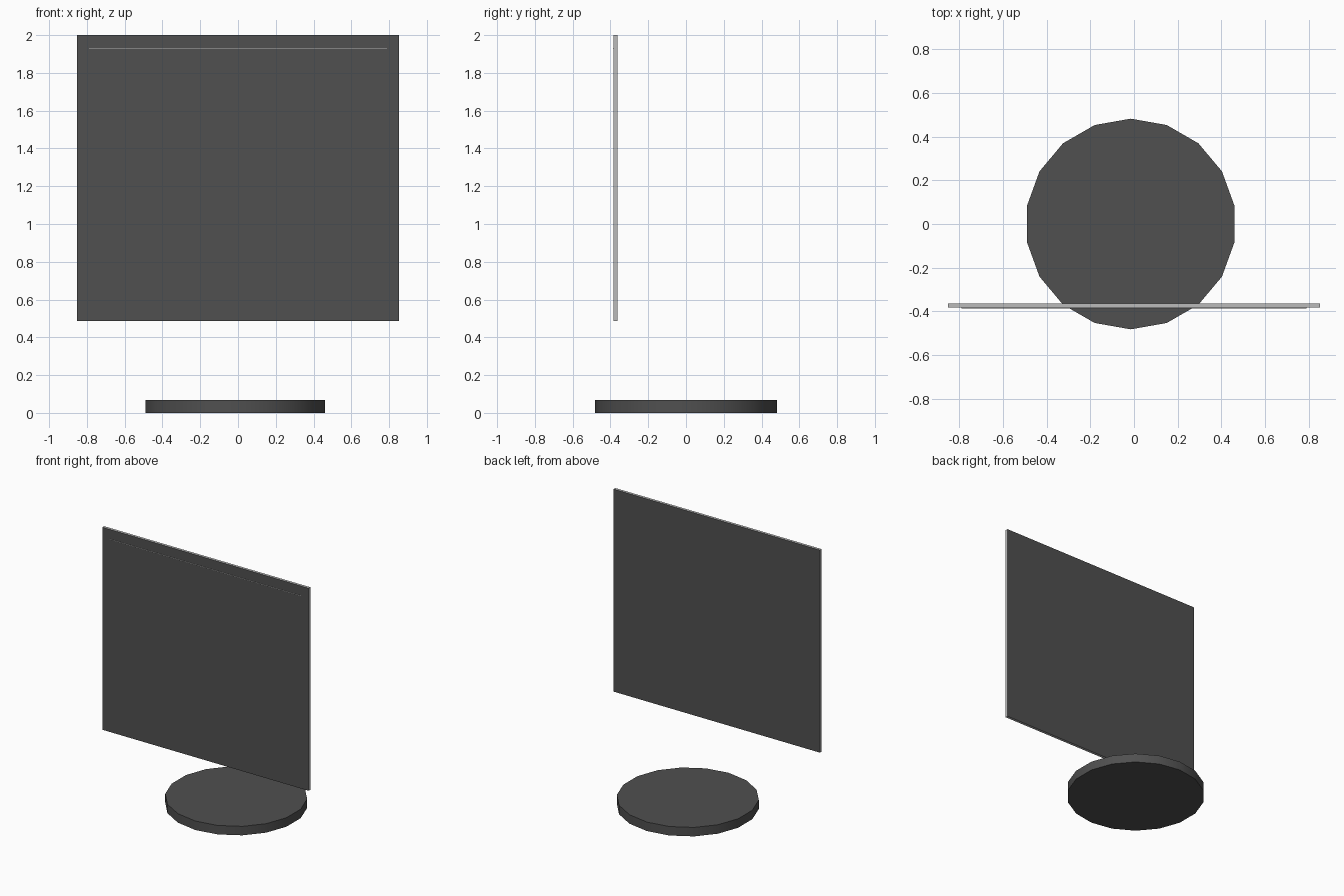
import bpy
import bmesh
from mathutils import Matrix, Vector

cube = bpy.data.objects.get("Cube")
if cube:
    bpy.data.objects.remove(cube, do_unlink=True)


def material(name, value):
    mat = bpy.data.materials.new(name)
    mat.use_nodes = True
    colour = (value, value, value, 1)
    mat.diffuse_color = colour
    mat.node_tree.nodes["Principled BSDF"].inputs["Base Color"].default_value = colour
    return mat


dark = material("dark grey", 0.08)
light = material("light grey", 0.5)


def add_object(name, bm, *mats):
    mesh = bpy.data.meshes.new(name)
    bm.to_mesh(mesh)
    bm.free()
    for mat in mats:
        mesh.materials.append(mat)
    obj = bpy.data.objects.new(name, mesh)
    bpy.context.collection.objects.link(obj)
    return obj


def box(low, high):
    low, high = Vector(low), Vector(high)
    bm = bmesh.new()
    bmesh.ops.create_cube(bm, size=1, matrix=Matrix.Translation((low + high) / 2)
                          @ Matrix.Diagonal((high - low).to_4d()))
    bm.normal_update()
    return bm


# Upright panel: dark front and back, light rim
bm = box((-0.852, -0.383, 0.487), (0.852, -0.363, 2))
for face in bm.faces:
    face.material_index = 0 if abs(face.normal.y) > 0.5 else 1
add_object("panel", bm, dark, light)

# Hairline ledge just below the top of the panel
add_object("panel_ledge", box((-0.79, -0.386, 1.926), (0.79, -0.364, 1.928)), light)

# Round base with eighteen sides, its first corner on the x axis
radius, height, sides = 0.482, 0.067, 18
bm = bmesh.new()
bmesh.ops.create_cone(bm, cap_ends=True, segments=sides, radius1=radius, radius2=radius,
                      depth=height, matrix=Matrix.Translation((-0.015, 0, height / 2)))
base = add_object("base", bm, dark)
bpy.ops.object.select_all(action="DESELECT")
base.select_set(True)
bpy.context.view_layer.objects.active = base
bpy.ops.object.shade_smooth_by_angle()
